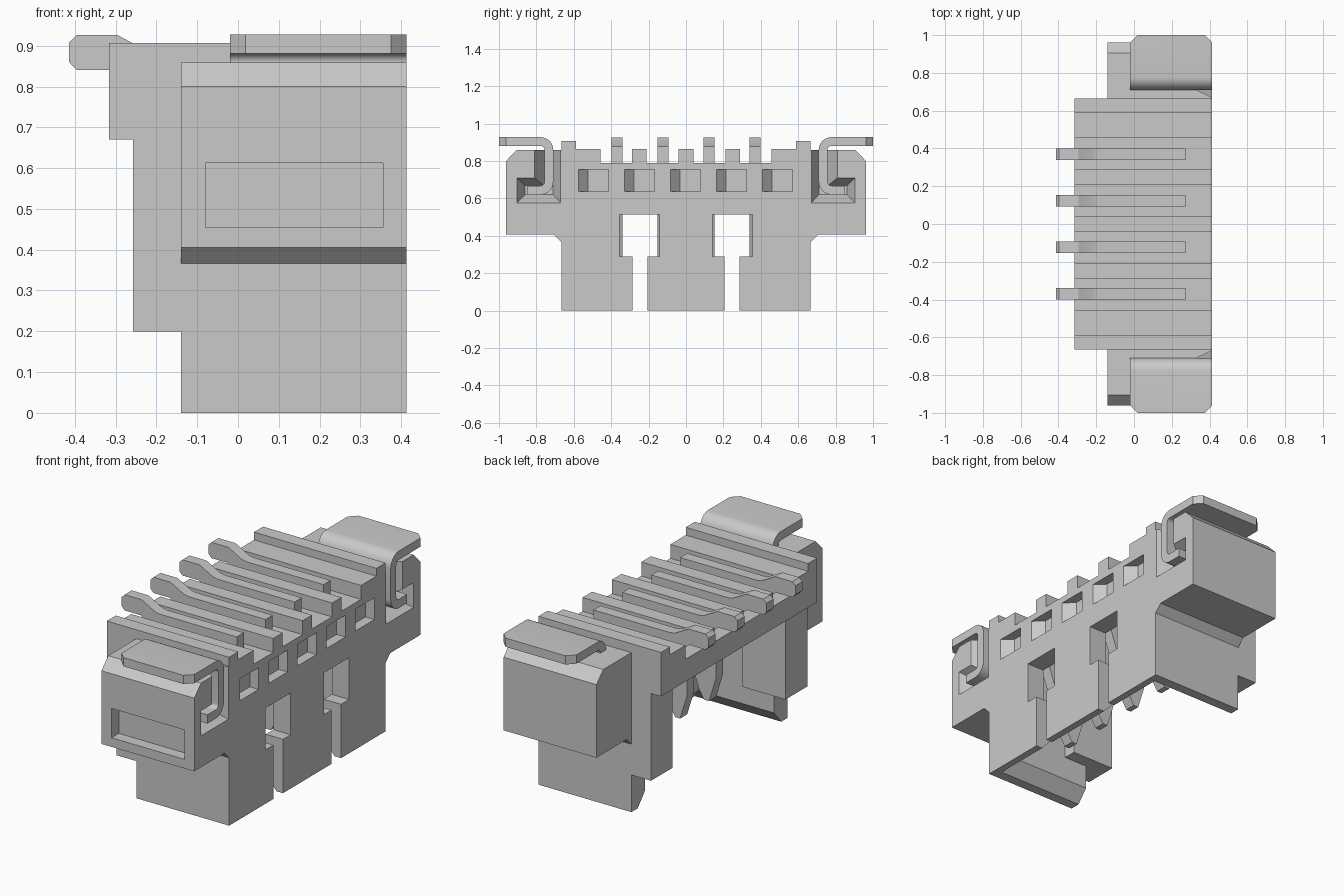
import bpy, bmesh, math
from mathutils import Vector

cube = bpy.data.objects.get("Cube")
if cube:
    bpy.data.objects.remove(cube, do_unlink=True)

grey = bpy.data.materials.new("plain_grey")
grey.use_nodes = True
grey.diffuse_color = (0.59, 0.59, 0.59, 1)
grey.node_tree.nodes["Principled BSDF"].inputs["Base Color"].default_value = (0.59, 0.59, 0.59, 1)

FACE = 0.413  # mating face


def loft(name, ring_a, ring_b):
    """Solid between two matching closed outlines."""
    bm = bmesh.new()
    a = [bm.verts.new(p) for p in ring_a]
    b = [bm.verts.new(p) for p in ring_b]
    bm.faces.new(a)
    bm.faces.new(b)
    for i in range(len(a)):
        j = (i + 1) % len(a)
        bm.faces.new((a[i], a[j], b[j], b[i]))
    bmesh.ops.recalc_face_normals(bm, faces=bm.faces)
    mesh = bpy.data.meshes.new(name)
    bm.to_mesh(mesh)
    bm.free()
    mesh.materials.append(grey)
    ob = bpy.data.objects.new(name, mesh)
    bpy.context.collection.objects.link(ob)
    return ob


def along_x(name, yz, lo, hi):
    return loft(name, [(lo, y, z) for y, z in yz], [(hi, y, z) for y, z in yz])


def along_y(name, xz, lo, hi):
    return loft(name, [(x, lo, z) for x, z in xz], [(x, hi, z) for x, z in xz])


def along_z(name, xy, lo, hi):
    return loft(name, [(x, y, lo) for x, y in xy], [(x, y, hi) for x, y in xy])


def box(name, x, y, z):
    return along_x(name, [(y[0], z[0]), (y[1], z[0]), (y[1], z[1]), (y[0], z[1])], *x)


def combine(target, tool, operation):
    tool.hide_render = True
    mod = target.modifiers.new(operation.lower(), "BOOLEAN")
    mod.operation, mod.object, mod.solver = operation, tool, "EXACT"
    bpy.context.view_layer.objects.active = target
    bpy.ops.object.modifier_apply(modifier=mod.name)
    bpy.data.objects.remove(tool, do_unlink=True)


def smooth(ob, degrees):
    bpy.ops.object.select_all(action="DESELECT")
    ob.select_set(True)
    bpy.context.view_layer.objects.active = ob
    bpy.ops.object.shade_smooth_by_angle(angle=math.radians(degrees))


def flip(points, s):
    return [(y * s, z) for y, z in points]


# Ribbed roof of the housing
half = [(0.04, 0.865), (0.04, 0.79), (0.21, 0.79), (0.21, 0.865), (0.29, 0.865),
        (0.29, 0.79), (0.457, 0.79), (0.457, 0.865), (0.588, 0.865), (0.588, 0.907),
        (0.665, 0.907), (0.665, 0.67)]
housing = along_x("housing", half + flip(half[::-1], -1), -0.316, FACE)

# Mating wall with a thin bevelled lower edge
combine(housing, along_y("wall", [(FACE, 0), (0.375, 0), (0.31, 0.07), (0.31, 0.72), (FACE, 0.72)],
                         -0.665, 0.665), "UNION")

for s in (1, -1):
    # Side legs, stepped towards the open side
    combine(housing, along_x("leg", flip([(0.665, 0), (0.61, 0), (0.55, 0.07), (0.55, 0.72),
                                          (0.665, 0.72)], s), -0.14, FACE), "UNION")
    combine(housing, box("leg_step", (-0.257, 0.0), sorted((0.665 * s, 0.48 * s)), (0.2, 0.72)), "UNION")
    # End blocks with bevelled top edge
    block = [(0.62, 0.366), (0.665, 0.366), (0.705, 0.406), (0.962, 0.406), (0.962, 0.8),
             (0.904, 0.859), (0.62, 0.859)]
    combine(housing, along_x("end_block", flip(block, s), -0.14, FACE), "UNION")
    # Tapered pockets around the anchor tabs
    outer = [(0.67, 0.575), (0.905, 0.575), (0.905, 0.71), (0.81, 0.71), (0.81, 0.9), (0.67, 0.9)]
    inner = [(0.71, 0.62), (0.86, 0.62), (0.86, 0.668), (0.757, 0.668), (0.757, 0.9), (0.71, 0.9)]
    cutter = loft("tab_pocket", [(FACE + 0.001, y, z) for y, z in flip(outer, s)],
                  [(0.33, y, z) for y, z in flip(inner, s)])
    combine(housing, cutter, "DIFFERENCE")
    # Keyhole slots in the mating wall
    combine(housing, box("slot", (0.2, 0.5), sorted((0.142 * s, 0.355 * s)), (0.29, 0.515)), "DIFFERENCE")
    combine(housing, box("slot", (0.2, 0.5), sorted((0.207 * s, 0.287 * s)), (-0.1, 0.3)), "DIFFERENCE")

# Shallow recess on the front end
combine(housing, box("recess", (-0.08, 0.355), (-1, -0.9), (0.455, 0.613)), "DIFFERENCE")

# Row of small wedge windows above the slots
for i in range(5):
    c = (i - 2) * 0.246 - 0.002
    wedge = [(0.43, c - 0.08), (FACE, c - 0.08), (0.36, c - 0.03), (0.36, c + 0.08), (0.43, c + 0.08)]
    combine(housing, along_z("window", wedge, 0.638, 0.755), "DIFFERENCE")

# Four contacts: solder tail, bar in the roof groove and tapering blade
tail = [(-0.414, 0.86), (-0.396, 0.841), (-0.3, 0.841), (-0.22, 0.78), (0.272, 0.78), (0.272, 0.877),
        (-0.185, 0.877), (-0.215, 0.883), (-0.295, 0.926), (-0.396, 0.926), (-0.414, 0.908)]
blade = [(0.06, 0.7), (0.31, 0.7), (0.31, 0.62), (0.16, 0.2), (0.13, 0.15), (0.1, 0.15), (0.06, 0.28)]
for i in range(4):
    c = (i - 1.5) * 0.246
    smooth(along_y(f"contact_tail_{i + 1}", tail, c - 0.03, c + 0.03), 20)
    along_y(f"contact_blade_{i + 1}", blade, c - 0.03, c + 0.03)


def rounded(corners, radius, steps=8):
    """Path with right-angle corners replaced by arcs."""
    path = [Vector(corners[0])]
    for a, b, c in zip(corners, corners[1:], corners[2:]):
        a, b, c = Vector(a), Vector(b), Vector(c)
        u, v = (a - b).normalized(), (c - b).normalized()
        centre = b + (u + v) * radius
        for k in range(steps + 1):
            t = k / steps * math.pi / 2
            path.append(centre - v * radius * math.cos(t) - u * radius * math.sin(t))
    path.append(Vector(corners[-1]))
    return path


def sheet(path, thickness):
    """Outline of a bent sheet that follows the path."""
    left, right = [], []
    for i, p in enumerate(path):
        d = (path[min(i + 1, len(path) - 1)] - path[max(i - 1, 0)]).normalized()
        n = Vector((-d.y, d.x)) * thickness / 2
        left.append(p + n)
        right.append(p - n)
    return [tuple(p) for p in left + right[::-1]]


# Bent anchor tabs with clipped outer corners
spine = rounded([(1.0, 0.904), (0.733, 0.904), (0.733, 0.644), (0.85, 0.644)], 0.045)
for s, side in ((1, "back"), (-1, "front")):
    tab = along_x(f"anchor_tab_{side}", flip(sheet(spine, 0.047), s), -0.02, FACE)
    bm = bmesh.new()
    bm.from_mesh(tab.data)
    tips = [e for e in bm.edges if all(abs(v.co.y) > 0.995 for v in e.verts)
            and abs(e.verts[0].co.z - e.verts[1].co.z) > 0.02]
    bmesh.ops.bevel(bm, geom=tips, offset=0.038, segments=1, affect="EDGES")
    bm.to_mesh(tab.data)
    bm.free()
    smooth(tab, 30)
